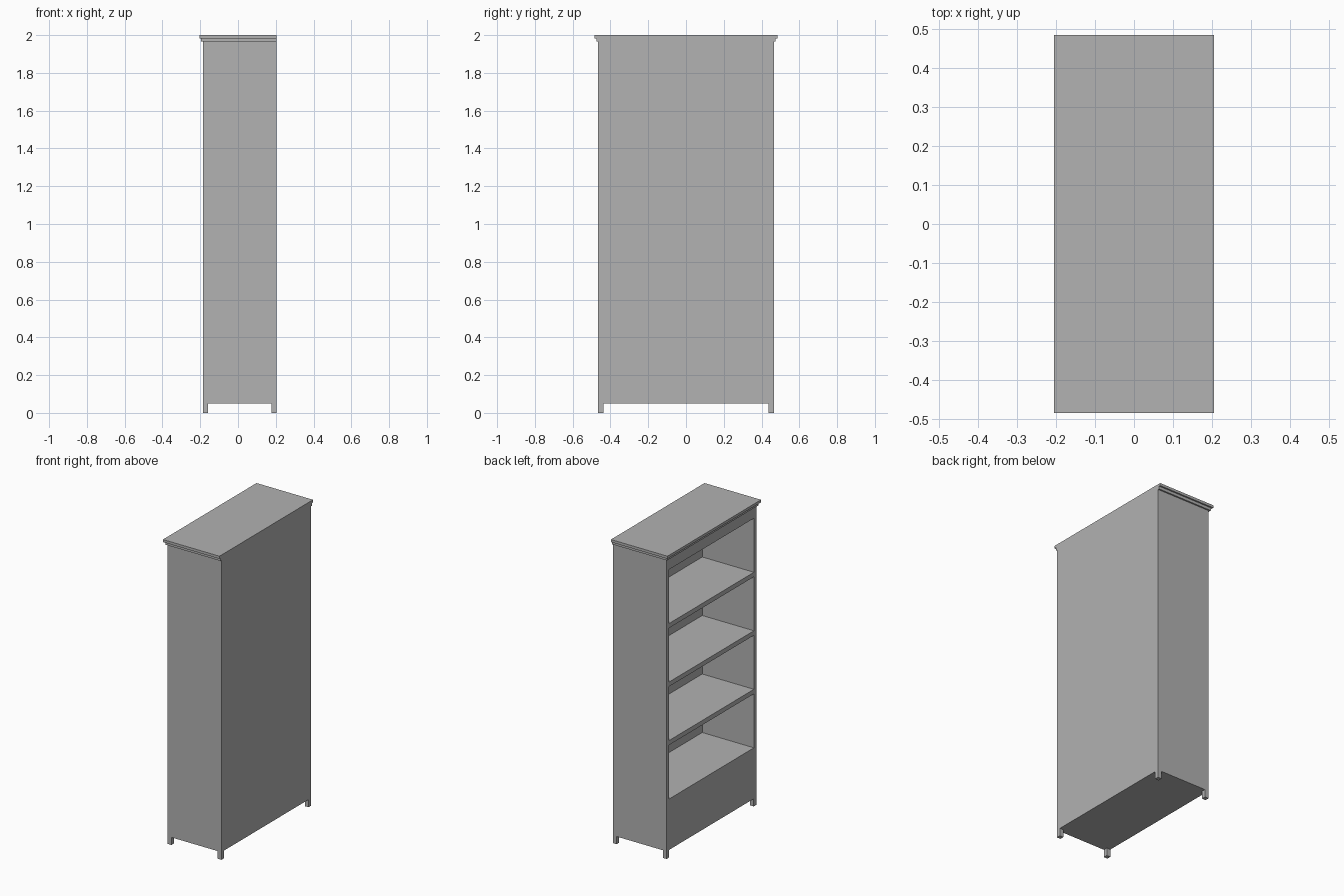
import bpy

if "Cube" in bpy.data.objects:
    bpy.data.objects.remove(bpy.data.objects["Cube"])

# One plain grey for the whole bookcase
grey = bpy.data.materials.new("plain grey")
grey.diffuse_color = (0.445, 0.445, 0.445, 1)
grey.use_nodes = True
grey.node_tree.nodes["Principled BSDF"].inputs["Base Color"].default_value = grey.diffuse_color


def box(name, x, y, z):
    """Box spanning the (low, high) pairs on each axis."""
    bpy.ops.mesh.primitive_cube_add(size=1)
    ob = bpy.context.object
    ob.name = ob.data.name = name
    ob.location = [(a + b) / 2 for a, b in (x, y, z)]
    ob.scale = [b - a for a, b in (x, y, z)]
    bpy.ops.object.transform_apply(location=True, rotation=True, scale=True)
    ob.data.materials.append(grey)
    return ob


FRONT, BACK = -0.185, 0.205      # open side faces -x
HALF = 0.465                     # half width of the body
SIDE, PANEL = 0.025, 0.015       # board thicknesses
INNER = HALF - SIDE
BASE, FLOOR, HEAD, BODY_TOP = 0.05, 0.384, 1.89, 1.965
SHELF, PITCH = 0.03, 0.384
FOOT = 0.027

# Side boards and feet
for label, s in (("left", 1), ("right", -1)):
    box(label + "_side", (FRONT, BACK), sorted((s * INNER, s * HALF)), (BASE, BODY_TOP))
    foot_y = sorted((s * (HALF - FOOT), s * HALF))
    box(label + "_front_foot", (FRONT, FRONT + FOOT), foot_y, (0, BASE))
    box(label + "_back_foot", (BACK - FOOT, BACK), foot_y, (0, BASE))

# Back panel, closed plinth and header
box("back_panel", (BACK - PANEL, BACK), (-INNER, INNER), (BASE, BODY_TOP))
box("plinth", (FRONT, BACK - PANEL), (-INNER, INNER), (BASE, FLOOR))
box("header", (FRONT, BACK - PANEL), (-INNER, INNER), (HEAD, BODY_TOP))

# Shelves
for i in range(1, 4):
    top = FLOOR + i * PITCH
    box(f"shelf_{i}", (FRONT, BACK - PANEL), (-INNER, INNER), (top - SHELF, top))

# Stepped cornice, flush at the back
for name, out, z in (("cornice_lower", 0.01, (BODY_TOP, 1.983)),
                     ("cornice_upper", 0.02, (1.983, 2.0))):
    box(name, (FRONT - out, BACK), (-HALF - out, HALF + out), z)
